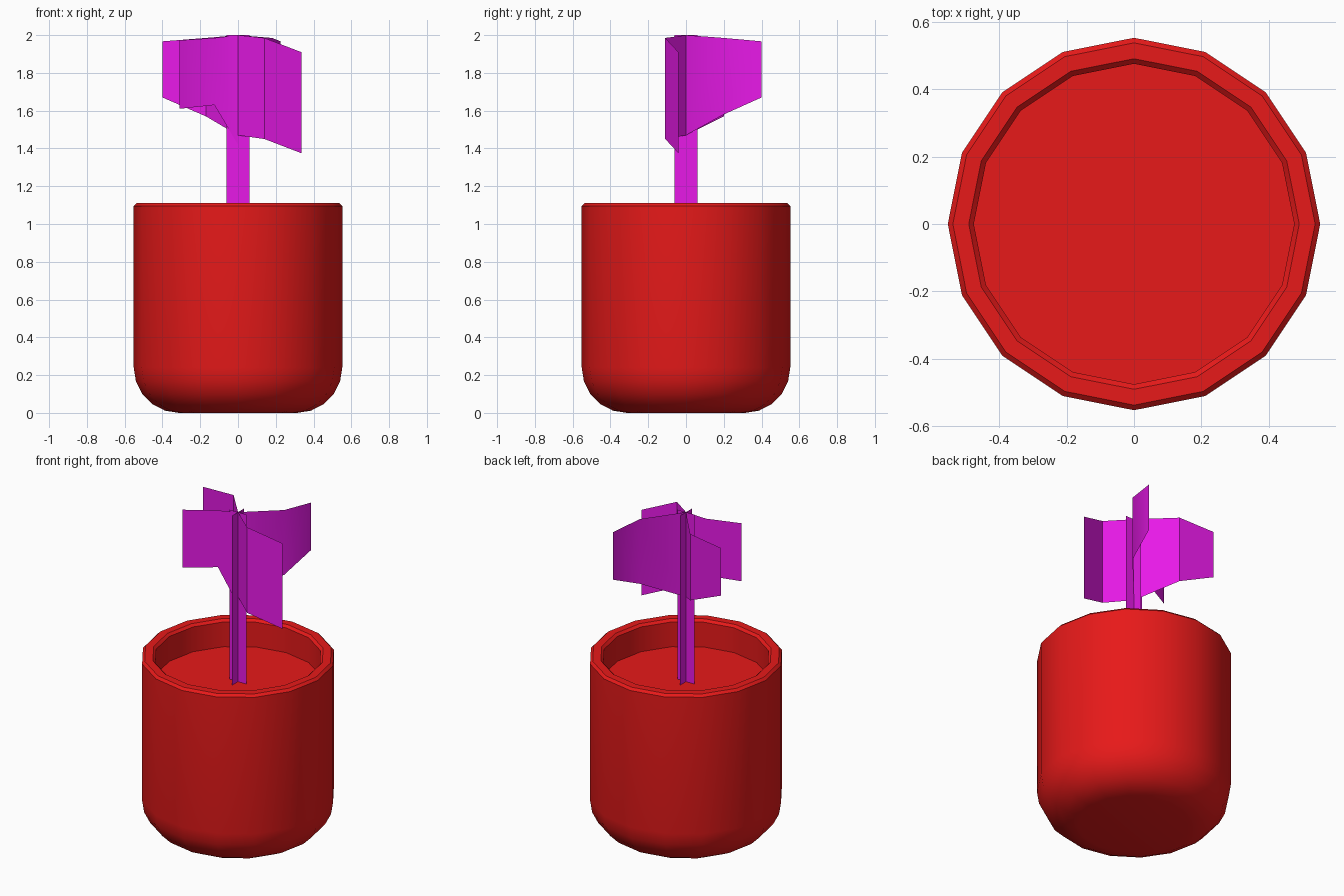
import bpy
from math import cos, sin, pi, radians

if "Cube" in bpy.data.objects:
    bpy.data.objects.remove(bpy.data.objects["Cube"])

SIDES = 16
SOIL_Z = 0.94


def material(name, rgb):
    mat = bpy.data.materials.new(name)
    mat.diffuse_color = (*rgb, 1)
    mat.use_nodes = True
    mat.node_tree.nodes["Principled BSDF"].inputs["Base Color"].default_value = mat.diffuse_color
    return mat


def add_object(name, verts, faces, mat):
    mesh = bpy.data.meshes.new(name)
    mesh.from_pydata(verts, [], faces)
    mesh.materials.append(mat)
    obj = bpy.data.objects.new(name, mesh)
    bpy.context.collection.objects.link(obj)
    bpy.ops.object.select_all(action='DESELECT')
    obj.select_set(True)
    bpy.context.view_layer.objects.active = obj
    bpy.ops.object.shade_smooth_by_angle(angle=radians(35))
    return obj


def lathe(name, profile, mat):
    """Spin an (r, z) profile around z and cap both ends."""
    verts = [(r * cos(2 * pi * i / SIDES), r * sin(2 * pi * i / SIDES), z)
             for r, z in profile for i in range(SIDES)]
    faces = []
    for k in range(len(profile) - 1):
        for i in range(SIDES):
            j = (i + 1) % SIDES
            a, b = k * SIDES, (k + 1) * SIDES
            faces.append((a + i, a + j, b + j, b + i))
    last = (len(profile) - 1) * SIDES
    faces.append(tuple(reversed(range(SIDES))))
    faces.append(tuple(range(last, last + SIDES)))
    return add_object(name, verts, faces, mat)


def strip(name, stations, mat):
    """Upright sheet through (x, y, bottom, top) stations."""
    verts = [(x, y, z) for x, y, lo, hi in stations for z in (lo, hi)]
    faces = [(2 * i, 2 * i + 2, 2 * i + 3, 2 * i + 1)
             for i in range(len(stations) - 1)]
    return add_object(name, verts, faces, mat)


red = material("pot_red", (0.8, 0.01, 0.01))
magenta = material("plant_magenta", (0.8, 0.01, 0.8))

# Pot: rounded foot, straight wall, bevelled rim, flat soil inside
R, FOOT = 0.552, 0.24
profile = [(R - FOOT + FOOT * sin(t * pi / 10), FOOT - FOOT * cos(t * pi / 10))
           for t in range(6)]
profile += [(R, 1.095), (0.537, 1.11), (0.49, 1.11), (0.475, 1.095), (0.475, SOIL_Z)]
lathe("pot", profile, red)

# Stem: two crossed sheets
W = 0.06
strip("stem_across", [(-W, 0, SOIL_Z, 2), (W, 0, SOIL_Z, 2)], magenta)
strip("stem_along", [(0, -W, SOIL_Z, 2), (0, W, SOIL_Z, 2)], magenta)

# Leaves: four curved sheets fanning out from the stem
leaves = {
    "leaf_front_right": [(0, 0, 1.47, 2), (0.14, -0.11, 1.45, 1.985), (0.335, -0.04, 1.375, 1.91)],
    "leaf_back_right": [(0, 0, 1.47, 2), (0.18, 0.20, 1.58, 1.985), (0.225, 0.40, 1.67, 1.967)],
    "leaf_back_left": [(0, 0, 1.47, 2), (-0.17, 0.20, 1.57, 1.985), (-0.40, 0.223, 1.67, 1.967)],
    "leaf_front_left": [(0, 0, 1.42, 2), (-0.125, -0.02, 1.63, 1.985), (-0.31, -0.106, 1.61, 1.973)],
}
for name, stations in leaves.items():
    strip(name, stations, magenta)
